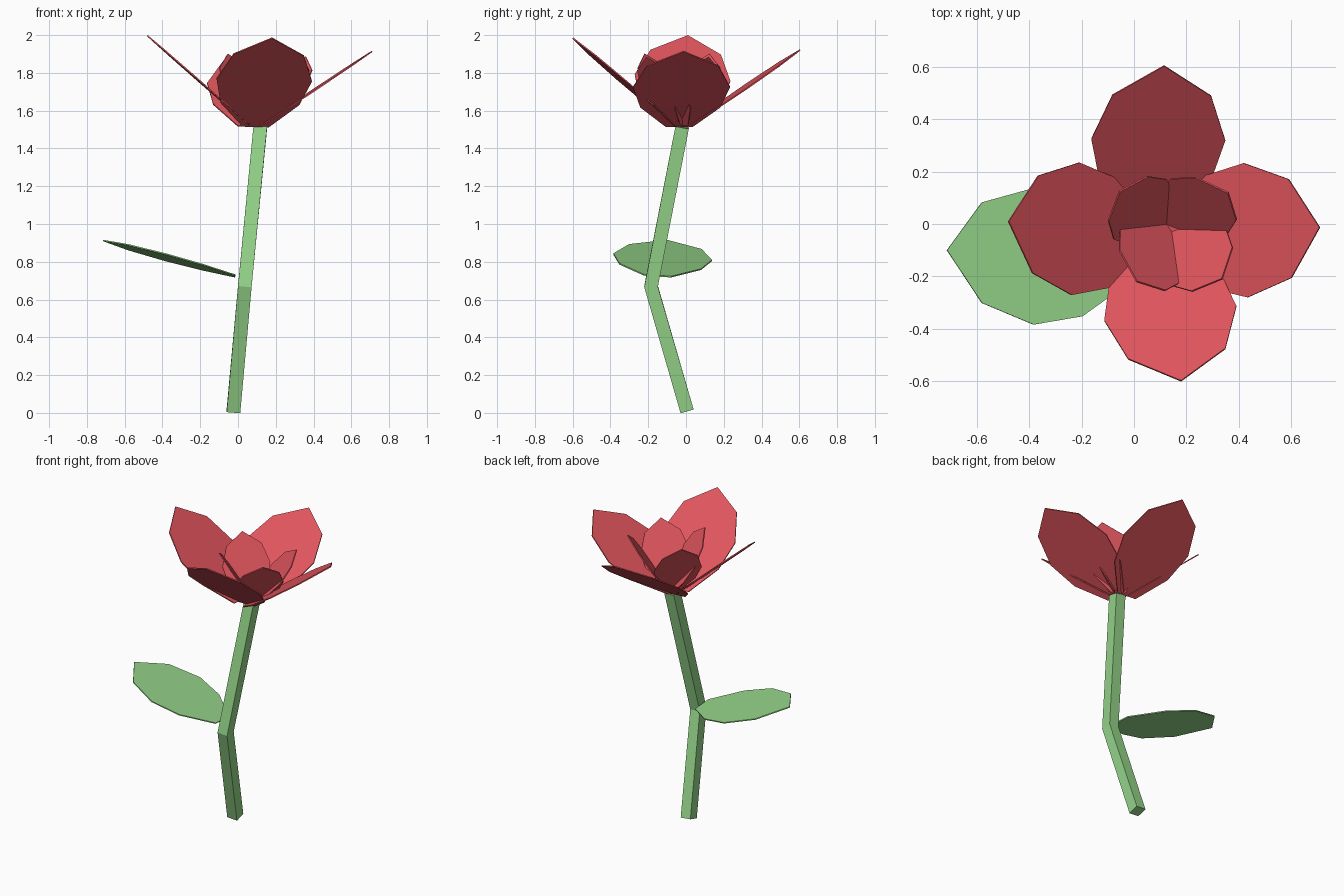
import bpy, bmesh
from mathutils import Vector

if "Cube" in bpy.data.objects:
    bpy.data.objects.remove(bpy.data.objects["Cube"])


def material(name, rgb):
    m = bpy.data.materials.new(name)
    m.diffuse_color = (*rgb, 1)
    m.use_nodes = True
    m.node_tree.nodes["Principled BSDF"].inputs["Base Color"].default_value = m.diffuse_color
    return m


GREEN = material("leaf_green", (0.30, 0.66, 0.25))
RED = material("petal_red", (0.75, 0.09, 0.11))


def make_object(name, bm, mat):
    bmesh.ops.recalc_face_normals(bm, faces=bm.faces)
    me = bpy.data.meshes.new(name)
    bm.to_mesh(me)
    bm.free()
    me.materials.append(mat)
    ob = bpy.data.objects.new(name, me)
    bpy.context.collection.objects.link(ob)
    return ob


# Half outline of every blade: (distance across, fraction from base to tip)
HALF = [(0.07, 0.0), (0.21, 0.26), (0.254, 0.527), (0.187, 0.81)]
OUTLINE = HALF + [(0.0, 1.0)] + [(-u, v) for u, v in reversed(HALF)]


def blade(name, base, tip, side, width, mat, thick=0.007):
    """Thin nine-sided petal or leaf running from base to tip."""
    base, tip = Vector(base), Vector(tip)
    side = Vector(side).normalized() * width
    normal = (tip - base).cross(side).normalized() * thick / 2
    bm = bmesh.new()
    mid = [base + (tip - base) * v + side * u for u, v in OUTLINE]
    top = [bm.verts.new(p + normal) for p in mid]
    low = [bm.verts.new(p - normal) for p in mid]
    bm.faces.new(top)
    bm.faces.new(low[::-1])
    n = len(mid)
    for i in range(n):
        j = (i + 1) % n
        bm.faces.new((top[i], low[i], low[j], top[j]))
    return make_object(name, bm, mat)


# Bent square stem
path = [Vector(p) for p in ((-0.024, 0.005, 0.011), (0.036, -0.185, 0.67), (0.118, -0.02, 1.513))]
bm = bmesh.new()
rings = []
for i, p in enumerate(path):
    before = (p - path[i - 1]).normalized() if i else Vector()
    after = (path[i + 1] - p).normalized() if i < 2 else Vector()
    t = (before + after).normalized()
    a = (Vector((1, 0, 0)) - t * t.x).normalized()
    b = t.cross(a)
    rings.append([bm.verts.new(p + (a * s + b * r) * 0.036)
                  for s, r in ((-1, -1), (1, -1), (1, 1), (-1, 1))])
for lo, hi in zip(rings, rings[1:]):
    for k in range(4):
        m = (k + 1) % 4
        bm.faces.new((lo[k], lo[m], hi[m], hi[k]))
bm.faces.new(rings[0][::-1])
bm.faces.new(rings[-1])
make_object("stem", bm, GREEN)

# Leaf
blade("leaf", (-0.015, -0.15, 0.725), (-0.715, -0.10, 0.913), (0, 0.52, -0.035), 1.03, GREEN)

# Outer petals
blade("outer_petal_front", (0.093, -0.055, 1.516), (0.18, -0.60, 1.985), (0.51, 0.055, -0.015), 1.0, RED)
blade("outer_petal_back", (0.068, 0.008, 1.516), (0.115, 0.605, 1.922), (0.515, -0.005, -0.03), 1.01, RED)
blade("outer_petal_left", (0.06, -0.05, 1.525), (-0.48, 0.01, 1.997), (0.03, 0.51, -0.035), 1.0, RED)
blade("outer_petal_right", (0.113, -0.036, 1.516), (0.71, -0.013, 1.914), (-0.015, 0.515, 0), 1.01, RED)

# Inner petals, smaller and steeper
blade("inner_petal_front_right", (0.137, -0.02, 1.52), (0.337, -0.21, 1.885), (0.68, 0.73, 0), 0.61, RED)
blade("inner_petal_back_right", (0.12, 0.0, 1.52), (0.36, 0.12, 1.885), (-0.69, 0.72, 0), 0.6, RED)
blade("inner_petal_back_left", (0.11, -0.02, 1.52), (-0.055, 0.125, 1.90), (0.66, 0.75, 0), 0.6, RED)
blade("inner_petal_front_left", (0.125, 0.0, 1.52), (0.01, -0.22, 1.90), (0.75, -0.66, 0), 0.62, RED)
